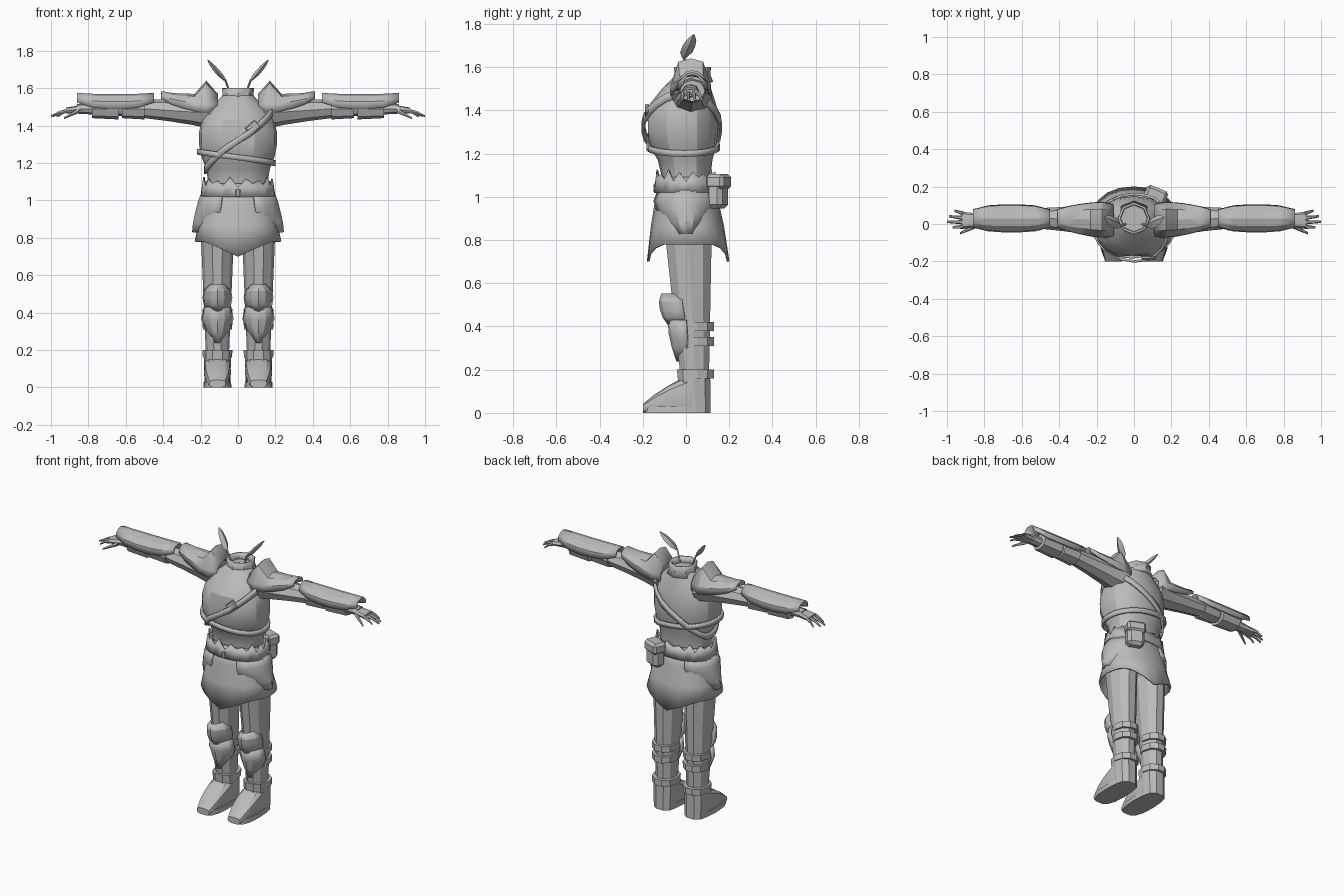
import bpy, bmesh
from math import cos, sin, pi, radians, copysign
from mathutils import Vector, Matrix

cube = bpy.data.objects.get("Cube")
if cube:
    bpy.data.objects.remove(cube, do_unlink=True)

GREY = (.5, .5, .5, 1)
LEG_X = .11
ARM_Y = .03
ARM_Z = 1.49

grey = bpy.data.materials.new("plain_grey")
grey.use_nodes = True
grey.diffuse_color = GREY
grey.node_tree.nodes["Principled BSDF"].inputs["Base Color"].default_value = GREY


def finish(name, bm, mirror=False, thick=0):
    """Turn a bmesh into a shaded, optionally thickened and mirrored object."""
    bmesh.ops.recalc_face_normals(bm, faces=bm.faces)
    mesh = bpy.data.meshes.new(name)
    bm.to_mesh(mesh)
    bm.free()
    mesh.materials.append(grey)
    ob = bpy.data.objects.new(name, mesh)
    bpy.context.collection.objects.link(ob)
    bpy.ops.object.select_all(action='DESELECT')
    bpy.context.view_layer.objects.active = ob
    ob.select_set(True)
    bpy.ops.object.shade_smooth_by_angle(angle=radians(25))
    if thick:
        solid = ob.modifiers.new("thickness", 'SOLIDIFY')
        solid.thickness = thick
        solid.offset = 0
    if mirror:
        ob.modifiers.new("mirror", 'MIRROR')


def squircle(angle, power):
    return [copysign(abs(v) ** power, v) for v in (cos(angle), sin(angle))]


def place(axis, t, a, b):
    return Vector({'x': (t, a, b), 'y': (a, t, b), 'z': (a, b, t)}[axis])


def skin(name, axis, sections, sides=8, arc=None, power=1, caps=True, tweak=None, **options):
    """Skin elliptical sections: position, centre a, centre b, radius a, radius b."""
    bm = bmesh.new()
    low, high = arc or (0, 360)
    count = sides + 1 if arc else sides
    rings = []
    for t, a, b, radius_a, radius_b in sections:
        ring = []
        for i in range(count):
            c, s = squircle(radians(low + (high - low) * i / sides), power)
            point = place(axis, t, a + radius_a * c, b + radius_b * s)
            if tweak:
                tweak(point, i)
            ring.append(bm.verts.new(point))
        rings.append(ring)
    for r, s in zip(rings, rings[1:]):
        for i in range(sides):
            j = (i + 1) % count
            bm.faces.new((r[i], r[j], s[j], s[i]))
    if caps and not arc:
        bm.faces.new(rings[0])
        bm.faces.new(rings[-1])
    finish(name, bm, **options)


def taper(name, axis, start, end, steps=1, swell=(0, 0), lift=0, **options):
    """Blend one section into another, swelling and lifting between the ends."""
    sections = []
    for k in range(steps + 1):
        f = k / steps
        hump = abs(sin(pi * f)) ** .5
        t, a, b, ra, rb = Vector(start).lerp(Vector(end), f)
        sections.append((t, a, b + lift * hump,
                         ra * (1 + swell[0] * hump), rb * (1 + swell[1] * hump)))
    skin(name, axis, sections, **options)


def box(name, location, size, turn, axis, bevel):
    bm = bmesh.new()
    bmesh.ops.create_cube(bm, size=1)
    bmesh.ops.scale(bm, vec=size, verts=bm.verts)
    bmesh.ops.bevel(bm, geom=bm.edges[:], offset=bevel, segments=1, affect='EDGES')
    bmesh.ops.rotate(bm, matrix=Matrix.Rotation(radians(turn), 3, axis), verts=bm.verts)
    bmesh.ops.translate(bm, vec=location, verts=bm.verts)
    finish(name, bm)


# Torso: narrow waist, swelling chest, shoulders closing towards the neck
def body(z):
    chest = max(0, 1 - ((z - 1.33) / .18) ** 2)
    close = max(0, z - 1.48)
    return .3 * close - .02 * chest, .16 + .05 * chest - close, .115 + .055 * chest - close / 2


def valley(point, i):
    if 1.25 < point.z < 1.4 and point.y < 0 and abs(point.x) < .02:
        point.y += .02


heights = [1.04 + .065 * k for k in range(9)]
skin("torso", 'z', [(z, 0, *body(z)) for z in heights], sides=16, power=.9, tweak=valley)
taper("neck_collar", 'z', (1.53, 0, ARM_Y, .09, .09), (1.6, 0, ARM_Y, .08, .08),
      steps=2, swell=(-.1, -.1), caps=False, thick=.012)


# Straps that hug the torso
def strap(name, middle, tilt, width):
    bm = bmesh.new()
    rows = []
    count = 24
    for i in range(count):
        angle = 2 * pi * i / count
        z = middle + tilt * cos(angle)
        cy, rx, ry = body(z)
        x, y = squircle(angle, .9)
        rows.append([bm.verts.new((x * (rx + .01), cy + y * (ry + .01), z + side * width / 2))
                     for side in (-1, 1)])
    for i, row in enumerate(rows):
        after = rows[(i + 1) % count]
        bm.faces.new((row[0], after[0], after[1], row[1]))
    finish(name, bm, thick=.014)


strap("shoulder_sash", 1.32, .16, .04)
strap("lower_chest_strap", 1.23, -.03, .03)
box("sash_buckle", (.08, -.18, 1.39), (.07, .02, .05), -42, 'Y', .005)


# Skirt with a hem that dips at front and back, and a jagged fringe on top
def hem(point, i):
    if point.z < .8:
        point.z = min(.78, .7 + .45 * abs(point.x))


def spikes(point, i):
    if point.z > 1.06:
        point.z += .035 * (i % 2) + .01 * (i % 3)


taper("skirt", 'z', (1.09, 0, 0, .17, .12), (.75, 0, .01, .226, .185), steps=3,
      sides=20, power=.9, caps=False, tweak=hem, thick=.012)
taper("waist_fringe", 'z', (1.02, 0, 0, .197, .145), (1.07, 0, 0, .185, .135),
      sides=32, power=.9, caps=False, tweak=spikes, thick=.008)
taper("hip_flap", 'z', (1.03, 0, 0, .195, .14), (.83, 0, 0, .24, .06), steps=4,
      swell=(.03, .4), arc=(-65, 65), mirror=True, thick=.012)
box("belt_stud", (0, -.14, 1.04), (.025, .02, .045), 0, 'Z', .005)
box("pouch", (.115, .145, 1.02), (.11, .08, .15), -22, 'Z', .02)
box("pouch_flap", (.115, .15, 1.07), (.12, .09, .07), -22, 'Z', .015)

# Arms and sleeve cuffs
taper("upper_arm", 'x', (.13, .02, 1.465, .1, .085), (.5, ARM_Y, ARM_Z, .055, .05),
      steps=3, swell=(-.08, -.08), mirror=True)
taper("forearm", 'x', (.46, ARM_Y, ARM_Z, .05, .048), (.86, .02, ARM_Z, .036, .026),
      mirror=True)
for name, start, end in (("elbow_cuff", .5, .62), ("wrist_cuff", .64, .78)):
    taper(name, 'x', (start, ARM_Y, ARM_Z, .064, .057), (end, ARM_Y, ARM_Z, .058, .05),
          power=.85, mirror=True)


# Armour plates of the arms; the shoulder plate has a raised ridge by the neck
def ridge(point, i):
    if abs(point.x - .17) < .02 and point.z > 1.53:
        point.z += .07


PLATE = dict(sides=6, mirror=True, thick=.01)
taper("bracer", 'x', (.45, ARM_Y, 1.53, .045, .04), (.86, ARM_Y, 1.53, .045, .04),
      steps=5, swell=(.6, .6), lift=-.03, arc=(-10, 190), **PLATE)
taper("pauldron", 'x', (.11, .02, ARM_Z, .085, .075), (.41, ARM_Y, 1.55, .045, .03),
      steps=5, swell=(.3, .25), lift=-.02, arc=(-15, 195), tweak=ridge, **PLATE)

# Hands
taper("palm", 'x', (.82, .02, ARM_Z, .034, .024), (.92, .02, 1.48, .046, .016),
      power=.8, mirror=True)
for k, tip in enumerate((.97, 1, .99, .96)):
    y = .023 * k - .014
    taper(f"finger_{k + 1}", 'x', (.91, y, 1.48, .012, .012),
          (tip, y * 1.3, 1.45, .006, .006), steps=2, lift=.006, sides=6, mirror=True)
taper("thumb", 'x', (.85, -.01, 1.48, .015, .015), (.93, -.05, 1.44, .006, .006),
      sides=6, mirror=True)

# Legs with knee and shin plates
taper("leg", 'z', (.85, LEG_X, .01, .09, .115), (.18, LEG_X, .04, .062, .07),
      steps=4, sides=10, mirror=True)
FRONT = (190, 350)
taper("knee_plate", 'z', (.55, LEG_X, 0, .04, .11), (.41, LEG_X, .02, .04, .1),
      steps=4, swell=(.9, .2), arc=FRONT, **PLATE)
taper("shin_plate", 'z', (.43, LEG_X, .02, .07, .1), (.24, LEG_X, ARM_Y, .02, .07),
      steps=3, swell=(.6, .1), arc=FRONT, **PLATE)
for name, z in (("knee_strap", .4), ("calf_strap", .33), ("ankle_strap", .18)):
    taper(name, 'z', (z - .02, LEG_X, .05, .078, .083), (z + .02, LEG_X, .05, .08, .083),
          sides=10, mirror=True)

# Boots
taper("boot_shaft", 'z', (0, LEG_X, .045, .068, .072), (.2, LEG_X, .035, .074, .08),
      sides=10, power=.85, mirror=True)


def ground(point, i):
    point.z = max(point.z, 0)


taper("boot_foot", 'y', (.08, LEG_X, .09, .06, .09), (-.2, LEG_X, .02, .045, .02),
      steps=5, swell=(.35, .25), lift=.015, sides=12, power=.65, tweak=ground, mirror=True)
taper("boot_sole", 'z', (0, LEG_X, -.045, .075, .158), (.03, LEG_X, -.045, .073, .155),
      sides=14, power=.75, mirror=True)

# Leaf ornaments above the collar
taper("leaf_stem", 'z', (1.58, .045, 0, .006, .006), (1.65, .07, -.01, .006, .006),
      sides=4, mirror=True)
taper("leaf_blade", 'z', (1.64, .07, -.01, .006, .007), (1.75, .16, .035, .004, .005),
      steps=4, swell=(2.5, 4), sides=4, mirror=True)
